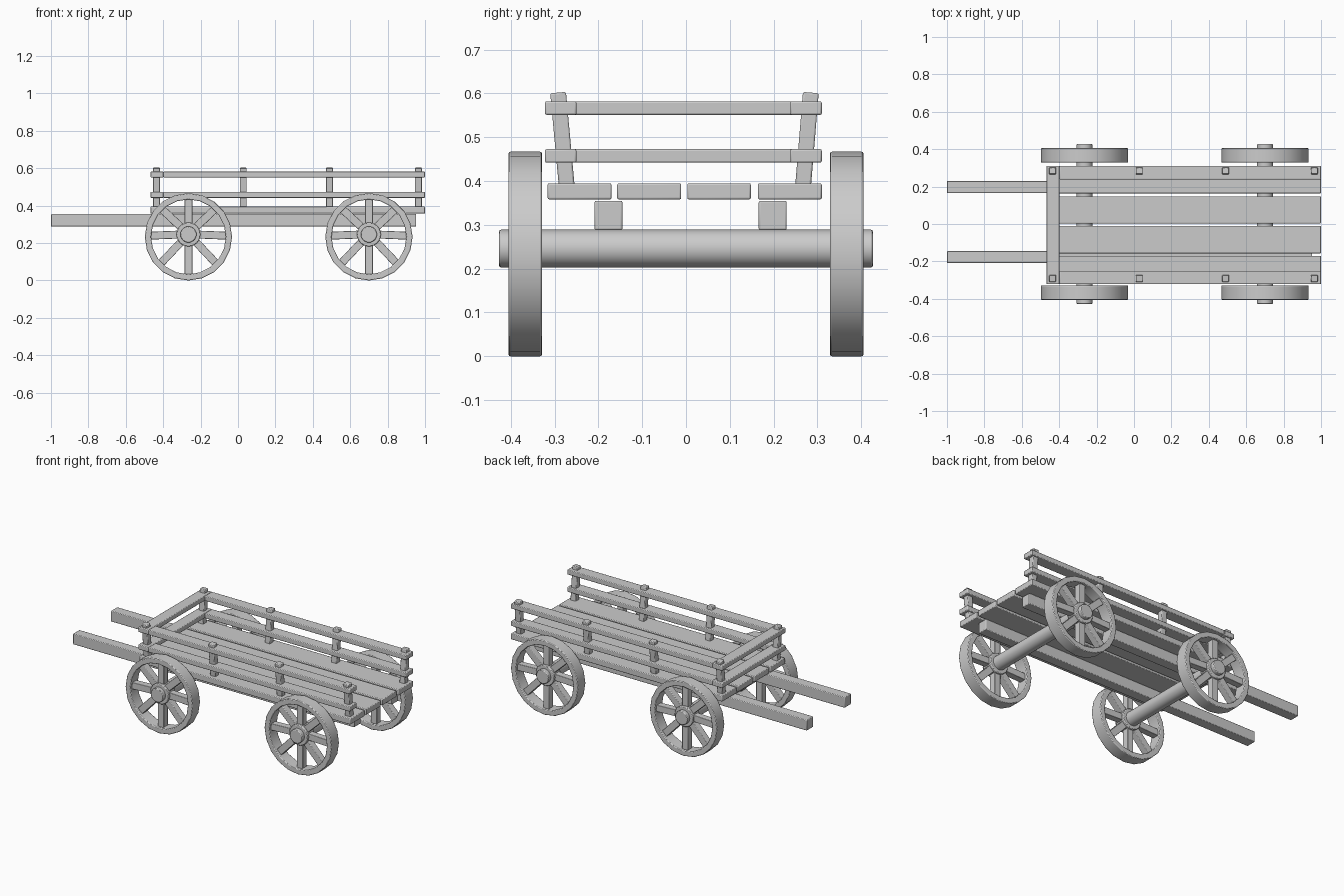
import bpy, bmesh
from math import cos, sin, pi, atan2
from mathutils import Matrix, Vector

if "Cube" in bpy.data.objects:
    bpy.data.objects.remove(bpy.data.objects["Cube"])


def finish(name, bm, bevel=0.004):
    bmesh.ops.recalc_face_normals(bm, faces=bm.faces)
    mesh = bpy.data.meshes.new(name)
    bm.to_mesh(mesh)
    bm.free()
    ob = bpy.data.objects.new(name, mesh)
    bpy.context.collection.objects.link(ob)
    if bevel:
        mod = ob.modifiers.new("edge_bevel", "BEVEL")
        mod.width = bevel
        mod.segments = 2
        mod.limit_method = "ANGLE"
    bpy.context.view_layer.objects.active = ob
    ob.select_set(True)
    bpy.ops.object.shade_smooth_by_angle()
    ob.select_set(False)
    return ob


def add_box(bm, centre, size, rot=Matrix()):
    m = Matrix.Translation(centre) @ rot @ Matrix.Diagonal((*size, 1))
    bmesh.ops.create_cube(bm, size=1, matrix=m)


def beam(name, x, y, z):
    """Box given by its (min, max) range on each axis."""
    bm = bmesh.new()
    add_box(bm, [(a + b) / 2 for a, b in (x, y, z)], [b - a for a, b in (x, y, z)])
    return finish(name, bm)


def cylinder(name, centre, radius, length, sides=24):
    bm = bmesh.new()
    m = Matrix.Translation(centre) @ Matrix.Rotation(pi / 2, 4, "X")
    bmesh.ops.create_cone(bm, cap_ends=True, segments=sides, radius1=radius,
                          radius2=radius, depth=length, matrix=m)
    return finish(name, bm)


def rim(name, centre, outer, inner, half, sides=20):
    """Square-section ring around the y axis."""
    bm = bmesh.new()
    profile = [(outer, -half), (outer, half), (inner, half), (inner, -half)]
    rings = [[bm.verts.new(Vector(centre) + Vector((r * cos(a), y, r * sin(a))))
              for r, y in profile]
             for a in (2 * pi * i / sides + pi / 2 for i in range(sides))]
    for i in range(sides):
        p, q = rings[i], rings[(i + 1) % sides]
        for j in range(4):
            k = (j + 1) % 4
            bm.faces.new((p[j], p[k], q[k], q[j]))
    return finish(name, bm)


# Wheels and axles
HUB_Z = 0.246
for end, x in (("front", -0.265), ("rear", 0.70)):
    cylinder(end + "_axle", (x, 0, HUB_Z), 0.043, 0.853)
    for side, y in (("right", -0.367), ("left", 0.367)):
        tag = f"{end}_{side}_wheel"
        rim(tag + "_rim", (x, y, 0.2335), 0.2335, 0.2, 0.038)
        cylinder(tag + "_hub", (x, y, HUB_Z), 0.064, 0.07)
        bm = bmesh.new()
        for i in range(8):
            a = i * pi / 4
            # spokes reach from the raised hub to just inside the rim
            start = Vector((x, y, HUB_Z)) + 0.04 * Vector((cos(a), 0, sin(a)))
            stop = Vector((x, y, 0.2335 + 0.006)) + 0.207 * Vector((cos(a), 0, sin(a)))
            d = stop - start
            rot = Matrix.Rotation(-atan2(d.z, d.x), 4, "Y")
            add_box(bm, (start + stop) / 2, (d.length, 0.042, 0.042), rot)
        finish(tag + "_spokes", bm, 0.003)

# Pull shafts running under the bed
for side, y in (("right", -0.177), ("left", 0.198)):
    beam(side + "_shaft", (-1, 0.953), (y - 0.032, y + 0.032), (0.288, 0.355))

# Bed planks
for i, y in enumerate(((-0.316, -0.17), (-0.157, -0.011), (0.003, 0.148), (0.164, 0.31))):
    beam(f"bed_plank_{i + 1}", (-0.468, 1.0), y, (0.358, 0.395))

# Rails: front board and two sides, open at the rear
for level, z in (("lower", (0.442, 0.473)), ("upper", (0.551, 0.582))):
    beam(level + "_front_rail", (-0.468, -0.398), (-0.322, 0.31), z)
    beam(level + "_right_rail", (-0.398, 1.0), (-0.322, -0.25), z)
    beam(level + "_left_rail", (-0.398, 1.0), (0.238, 0.31), z)

# Outward-leaning posts
for side, low, high in (("right", -0.272, -0.292), ("left", 0.267, 0.285)):
    for i, x in enumerate((-0.435, 0.028, 0.49, 0.964)):
        bm = bmesh.new()
        bottom, top = Vector((x, low, 0.385)), Vector((x, high, 0.602))
        d = top - bottom
        rot = Matrix.Rotation(-atan2(d.y, d.z), 4, "X")
        add_box(bm, (bottom + top) / 2, (0.037, 0.036, d.length), rot)
        finish(f"{side}_post_{i + 1}", bm)
